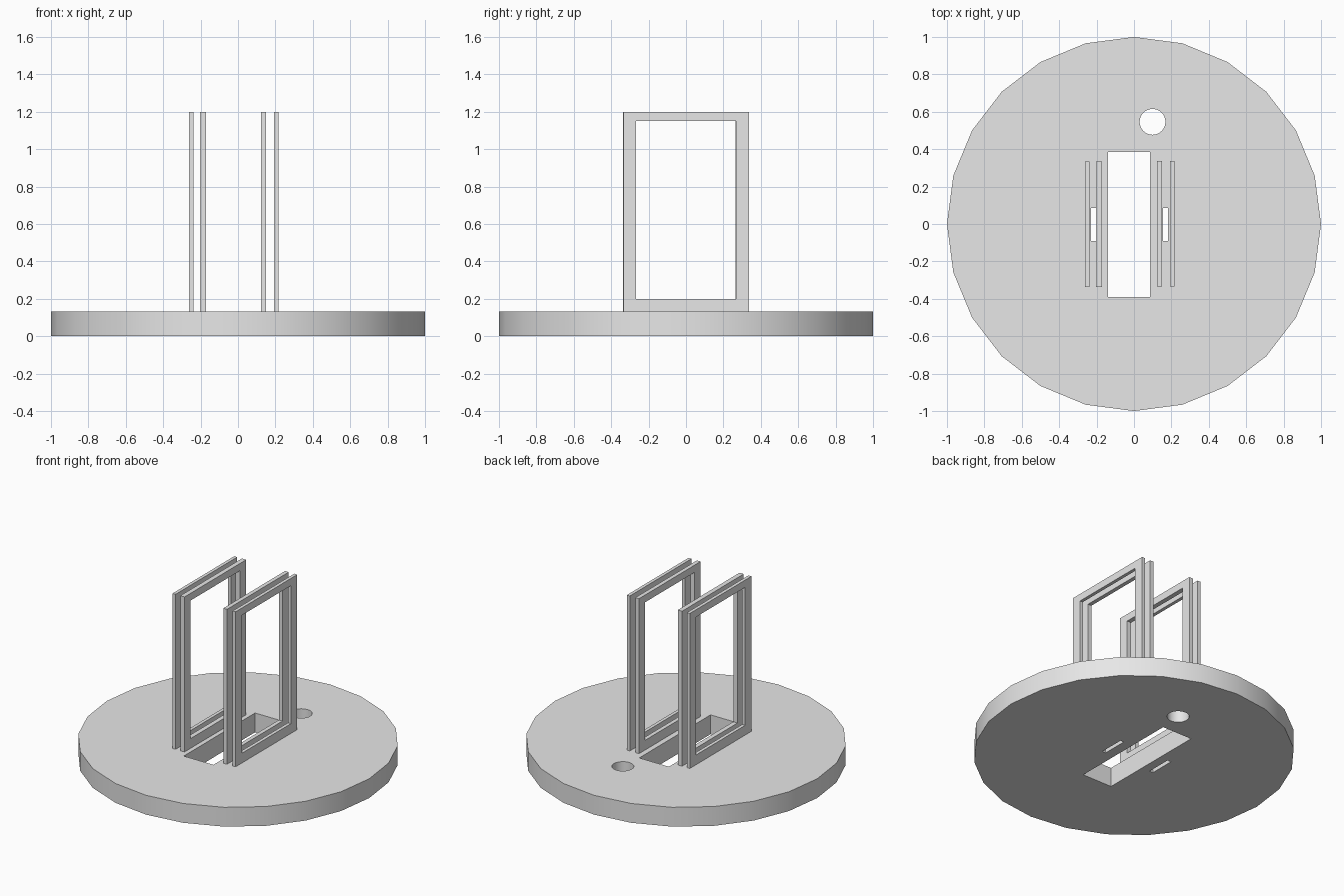
import bpy
import bmesh
from mathutils import Vector

cube = bpy.data.objects.get("Cube")
if cube:
    bpy.data.objects.remove(cube, do_unlink=True)

# Single light grey finish
GREY = (0.8, 0.8, 0.8, 1)
grey = bpy.data.materials.new("light_grey")
grey.use_nodes = True
grey.diffuse_color = GREY
grey.node_tree.nodes["Principled BSDF"].inputs["Base Color"].default_value = GREY

BASE_TOP = 0.133


def add_object(name, bm):
    bmesh.ops.recalc_face_normals(bm, faces=bm.faces)
    mesh = bpy.data.meshes.new(name)
    bm.to_mesh(mesh)
    bm.free()
    mesh.materials.append(grey)
    obj = bpy.data.objects.new(name, mesh)
    bpy.context.collection.objects.link(obj)
    return obj


def cylinder(name, x, y, radius, z0, z1, sides):
    bm = bmesh.new()
    bmesh.ops.create_cone(bm, cap_ends=True, segments=sides,
                          radius1=radius, radius2=radius, depth=z1 - z0)
    bmesh.ops.translate(bm, verts=bm.verts, vec=(x, y, (z0 + z1) / 2))
    return add_object(name, bm)


def box(name, x0, x1, y0, y1, z0, z1):
    bm = bmesh.new()
    bmesh.ops.create_cube(bm, size=1)
    bmesh.ops.scale(bm, verts=bm.verts, vec=(x1 - x0, y1 - y0, z1 - z0))
    bmesh.ops.translate(bm, verts=bm.verts,
                        vec=((x0 + x1) / 2, (y0 + y1) / 2, (z0 + z1) / 2))
    return add_object(name, bm)


def frame(name, x0, x1, y_shift):
    """Rectangular upright frame, a ring in the YZ plane extruded along X."""
    def ring(bm, y0, y1, z0, z1):
        corners = [(y0, z0), (y1, z0), (y1, z1), (y0, z1)]
        return [bm.verts.new((x0, y + y_shift, z)) for y, z in corners]

    bm = bmesh.new()
    outer = ring(bm, -0.338, 0.333, BASE_TOP, 1.2)
    inner = ring(bm, -0.27, 0.265, 0.2, 1.15)
    faces = []
    for i in range(4):
        j = (i + 1) % 4
        faces.append(bm.faces.new((outer[i], outer[j], inner[j], inner[i])))
    out = bmesh.ops.extrude_face_region(bm, geom=faces, use_keep_orig=True)
    moved = [v for v in out["geom"] if isinstance(v, bmesh.types.BMVert)]
    bmesh.ops.translate(bm, verts=moved, vec=Vector((x1 - x0, 0, 0)))
    return add_object(name, bm)


# Round base with a central window, two slots and a round hole
base = cylinder("base_disc", 0, 0, 1, 0, BASE_TOP, 24)
cutters = [
    box("window_cutter", -0.14, 0.086, -0.39, 0.386, -0.1, 0.3),
    box("right_slot_cutter", -0.229, -0.202, -0.09, 0.086, -0.1, 0.3),
    box("left_slot_cutter", 0.155, 0.182, -0.09, 0.086, -0.1, 0.3),
    cylinder("hole_cutter", 0.099, 0.546, 0.069, -0.1, 0.3, 32),
]
for cutter in cutters:
    cutter.hide_render = True
    mod = base.modifiers.new(cutter.name, "BOOLEAN")
    mod.operation = "DIFFERENCE"
    mod.solver = "EXACT"
    mod.object = cutter

bpy.context.view_layer.update()
graph = bpy.context.evaluated_depsgraph_get()
carved = bpy.data.meshes.new_from_object(base.evaluated_get(graph))
base.modifiers.clear()
base.data = carved
for cutter in cutters:
    bpy.data.objects.remove(cutter, do_unlink=True)

# Two pairs of upright frames, thin outside and thicker inside
frame("right_outer_frame", -0.262, -0.239, 0)
frame("right_inner_frame", -0.203, -0.171, 0)
frame("left_inner_frame", 0.123, 0.151, 0.003)
frame("left_outer_frame", 0.193, 0.216, 0.003)

# Smooth rim and hole wall, crisp edges elsewhere
bpy.ops.object.select_all(action="DESELECT")
base.select_set(True)
bpy.context.view_layer.objects.active = base
bpy.ops.object.shade_smooth_by_angle()
